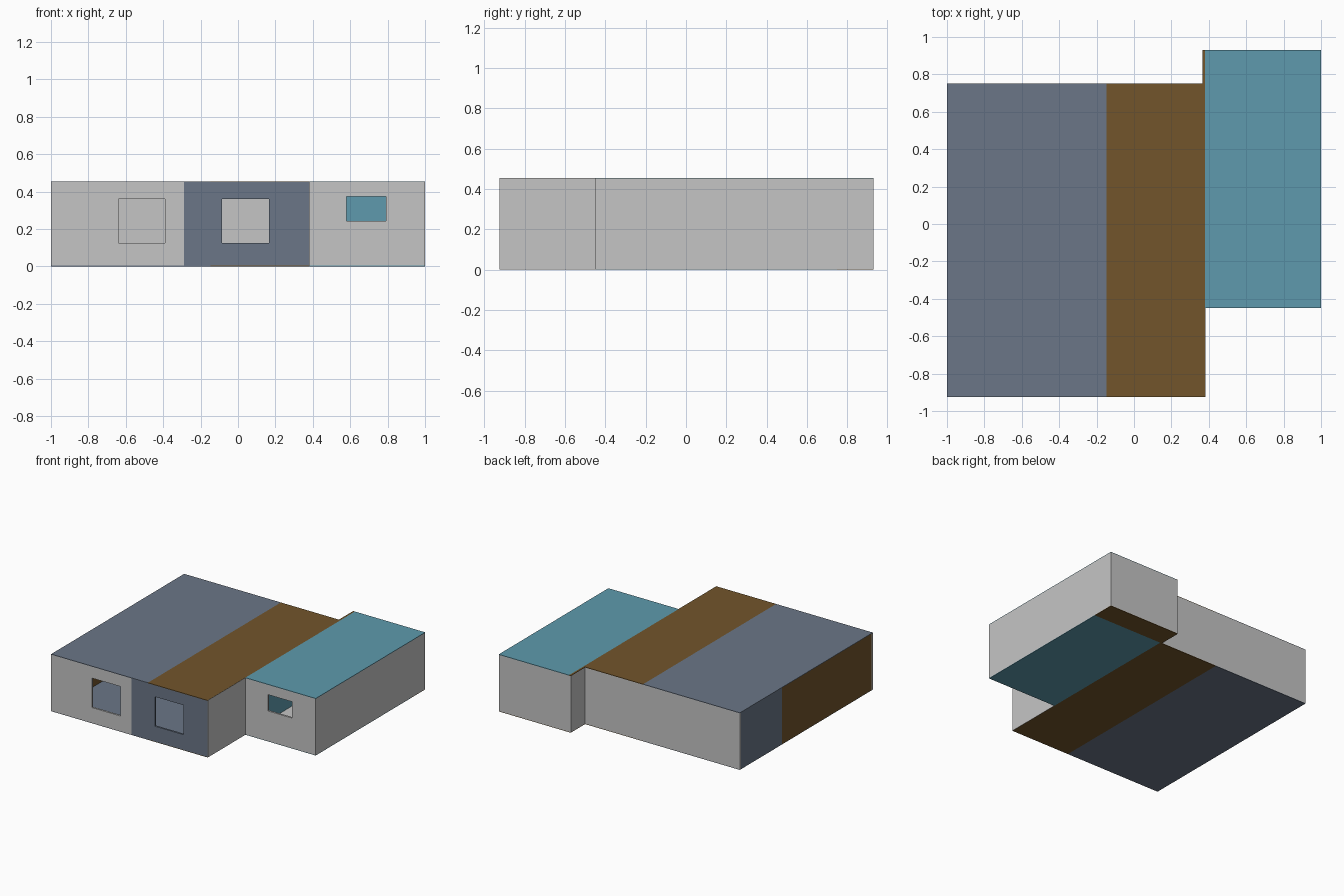
import bpy, bmesh
from mathutils import Vector

if "Cube" in bpy.data.objects:
    bpy.data.objects.remove(bpy.data.objects["Cube"])

H, T, P = 0.455, 0.015, 0.004   # height, wall thickness, floor/roof plate thickness


def material(name, rgb):
    m = bpy.data.materials.new(name)
    m.diffuse_color = (*rgb, 1)
    m.use_nodes = True
    m.node_tree.nodes["Principled BSDF"].inputs["Base Color"].default_value = m.diffuse_color
    return m


GREY = material("light_grey", (0.558, 0.558, 0.558))
SLATE = material("slate_blue", (0.145, 0.182, 0.242))
BROWN = material("brown", (0.168, 0.091, 0.024))
TEAL = material("teal", (0.112, 0.323, 0.418))


def finish(bm, name, mat, side=None, side_mat=None):
    """Make the object; faces pointing along `side` get the second colour."""
    bmesh.ops.recalc_face_normals(bm, faces=bm.faces)
    me = bpy.data.meshes.new(name)
    me.materials.append(mat)
    if side:
        me.materials.append(side_mat)
        for f in bm.faces:
            f.normal_update()
            f.material_index = int(f.normal.dot(Vector(side)) > 0.9)
    bm.to_mesh(me)
    bm.free()
    ob = bpy.data.objects.new(name, me)
    bpy.context.collection.objects.link(ob)
    return ob


def box(name, x, y, z, mat, side=None, side_mat=None):
    bm = bmesh.new()
    bmesh.ops.create_cube(bm, size=1)
    for v in bm.verts:
        v.co = [r[0] if c < 0 else r[1] for c, r in zip(v.co, (x, y, z))]
    return finish(bm, name, mat, side, side_mat)


def window_wall(name, x, y, win_x, win_z, mat):
    """Front-facing wall with one rectangular opening."""
    bm = bmesh.new()
    xs = (x[0], *win_x, x[1])
    zs = (P, *win_z, H - P)
    grid = [[bm.verts.new((a, y, b)) for b in zs] for a in xs]
    faces = [bm.faces.new((grid[i][j], grid[i + 1][j], grid[i + 1][j + 1], grid[i][j + 1]))
             for i in range(3) for j in range(3) if (i, j) != (1, 1)]
    ext = bmesh.ops.extrude_face_region(bm, geom=faces, use_keep_orig=True)
    for g in ext["geom"]:
        if isinstance(g, bmesh.types.BMVert):
            g.co.y += T
    return finish(bm, name, mat)


WALL = (P, H - P)
LOW, TOP = (0, P), (H - P, H)
UP = (0, 0, 1)
F, B = -0.925, 0.75             # main block front and back
F2, B2 = -0.45, 0.93            # side wing front and back
X1, XS, XM = -1.0, -0.147, 0.38  # left edge, colour split, wing start

# roof plates
box("roof_left", (X1, XS), (F, B), TOP, SLATE)
box("roof_middle", (XS, XM), (F, B), TOP, BROWN)
box("roof_wing", (XM, 1), (F2, B2), TOP, TEAL)
box("roof_partition_cap", (XM - T, XM), (B, B2), TOP, BROWN)

# floor plates: the upper side differs from the underside
box("floor_left", (X1, XS), (F, B), LOW, SLATE)
box("floor_middle", (XS, XM), (F, B), LOW, BROWN, UP, SLATE)
box("floor_wing", (XM, 1), (F2, B), LOW, TEAL, UP, GREY)
box("floor_wing_back", (XM - T, 1), (B, B2), LOW, BROWN, UP, GREY)

# front walls with windows
window_wall("front_wall_left", (X1, -0.29), F, (-0.64, -0.39), (0.125, 0.36), GREY)
window_wall("front_wall_middle", (-0.29, XM), F, (-0.085, 0.165), (0.125, 0.36), SLATE)
window_wall("front_wall_wing", (XM, 1), F2, (0.58, 0.79), (0.243, 0.373), GREY)

# left wall in two colours
box("left_wall_front", (X1, X1 + T), (F + T, 0.217), WALL, BROWN)
box("left_wall_back", (X1, X1 + T), (0.217, B - T), WALL, SLATE)

# back and right walls
box("back_wall", (X1, XM - T), (B - T, B), WALL, GREY)
box("wing_back_wall", (XM, 1), (B2 - T, B2), WALL, GREY, (0, -1, 0), TEAL)
box("wing_right_wall", (1 - T, 1), (F2 + T, B2 - T), WALL, GREY)

# wall between the main block and the wing
box("partition_front", (XM - T, XM), (F + T, F2), WALL, GREY)
box("partition_back", (XM - T, XM), (F2, B2), WALL, GREY, (1, 0, 0), TEAL)
# grey skin over the coloured end of the front wall
box("front_corner_skin", (XM, XM + 0.001), (F, F2), (0, H), GREY)
